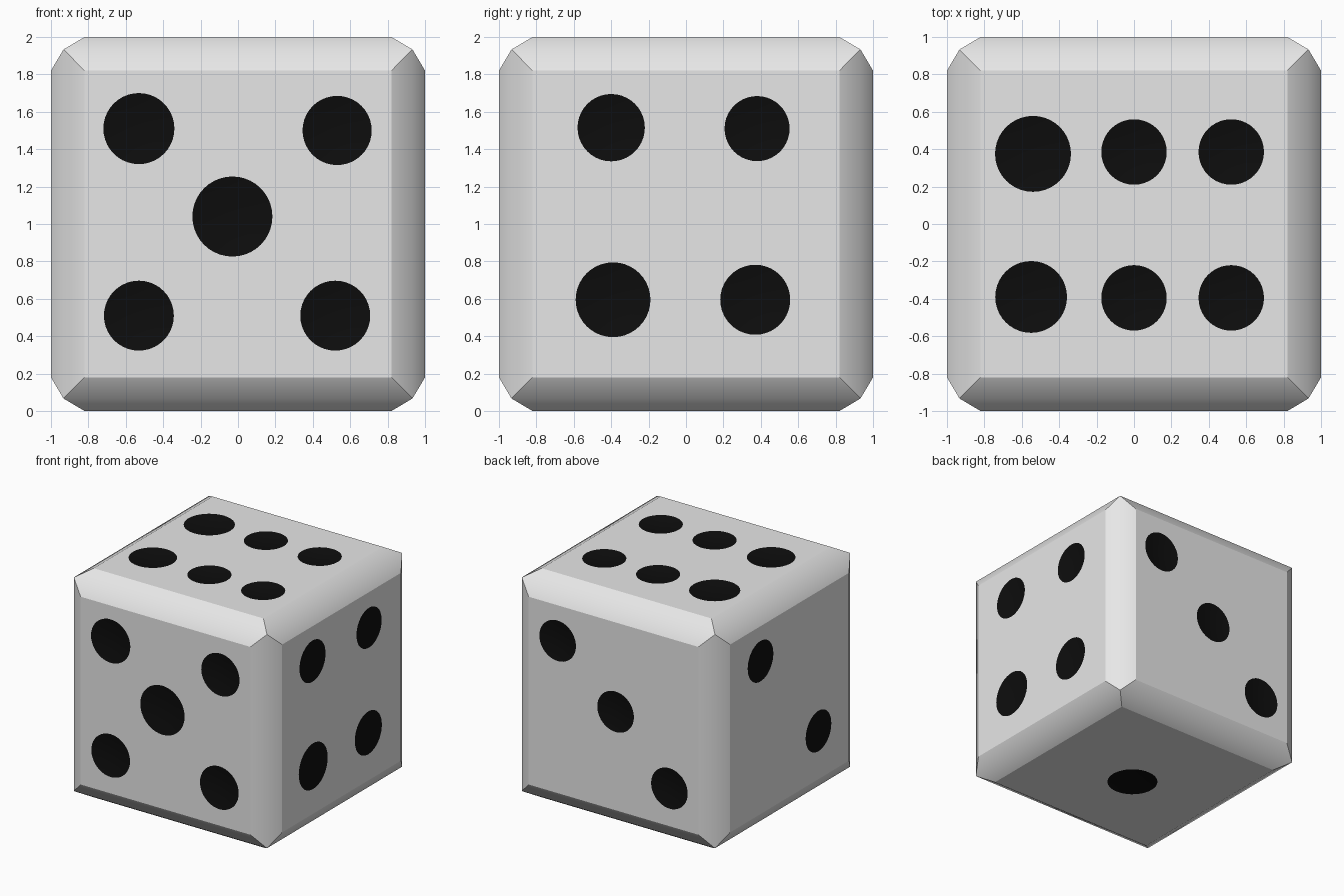
import bpy, bmesh, math
from mathutils import Vector

if "Cube" in bpy.data.objects:
    bpy.data.objects.remove(bpy.data.objects["Cube"])

FLAT, CORNER = 0.82, 0.933      # half sizes of the flat face and of the bevel corners
DISH = 0.02                     # depth of the shallow pips
SEGMENTS = 40


def material(name, value):
    m = bpy.data.materials.new(name)
    m.diffuse_color = (value, value, value, 1)
    m.use_nodes = True
    m.node_tree.nodes["Principled BSDF"].inputs["Base Color"].default_value = m.diffuse_color
    return m


# each side: normal, right axis, up axis, pips as (right, up, radius) from the face middle
SIDES = [
    ((0, -1, 0), (1, 0, 0), (0, 0, 1),
     [(-.53, .51, .19), (.53, .5, .185), (-.03, .04, .214), (-.53, -.49, .187), (.52, -.49, .187)]),
    ((0, 1, 0), (-1, 0, 0), (0, 0, 1),
     [(-.54, .51, .177), (.02, .04, .177), (.54, -.49, .177)]),
    ((1, 0, 0), (0, 1, 0), (0, 0, 1),
     [(-.4, .515, .18), (.38, .51, .174), (-.39, -.405, .2), (.37, -.405, .187)]),
    ((-1, 0, 0), (0, -1, 0), (0, 0, 1),
     [(-.4, .515, .177), (.4, -.4, .177)]),
    ((0, 0, 1), (1, 0, 0), (0, 1, 0),
     [(-.54, .375, .203), (0, .385, .175), (.52, .385, .175),
      (-.55, -.39, .192), (0, -.395, .175), (.52, -.395, .175)]),
    ((0, 0, -1), (1, 0, 0), (0, -1, 0),
     [(-.05, .08, .208)]),
]

bm = bmesh.new()


def add_side(normal, right, up, pips):
    n, r, u = Vector(normal), Vector(right), Vector(up)
    middle = Vector((0, 0, 1))

    def point(a, b, h=1.0):
        return bm.verts.new(middle + r * a + u * b + n * h)

    def loop_edges(loop):
        return [bm.edges.new((loop[i], loop[(i + 1) % len(loop)])) for i in range(len(loop))]

    signs = [(-1, -1), (1, -1), (1, 1), (-1, 1)]
    inner = [point(a * FLAT, b * FLAT) for a, b in signs]
    outer = [point(a * CORNER, b * CORNER, CORNER) for a, b in signs]
    edges = loop_edges(inner)
    made = []

    # rounded border bands
    for i in range(4):
        j = (i + 1) % 4
        f = bm.faces.new((outer[i], outer[j], inner[j], inner[i]))
        f.smooth = True
        made.append(f)

    # shallow round pips
    for a, b, rad in pips:
        rings = []
        for scale in (1.0, 0.6):
            h = 1 - DISH * (1 - scale ** 2)
            rings.append([point(a + rad * scale * math.cos(t), b + rad * scale * math.sin(t), h)
                          for t in (2 * math.pi * k / SEGMENTS for k in range(SEGMENTS))])
        edges += loop_edges(rings[0])
        centre = point(a, b, 1 - DISH)
        for k in range(SEGMENTS):
            j = (k + 1) % SEGMENTS
            for corners in ((rings[0][k], rings[0][j], rings[1][j], rings[1][k]),
                            (rings[1][k], rings[1][j], centre)):
                f = bm.faces.new(corners)
                f.material_index = 1
                f.smooth = True
                made.append(f)

    # flat face around the pips
    fill = bmesh.ops.triangle_fill(bm, use_beauty=True, use_dissolve=False, edges=edges, normal=n)
    made += [g for g in fill["geom"] if isinstance(g, bmesh.types.BMFace)]
    for f in made:
        f.normal_update()
        if f.normal.dot(n) < 0:
            f.normal_flip()


for side in SIDES:
    add_side(*side)

# join the sides, keep mitres and face borders sharp
bmesh.ops.remove_doubles(bm, verts=bm.verts[:], dist=0.0005)
bm.normal_update()
for e in bm.edges:
    e.smooth = (all(f.smooth for f in e.link_faces)
                and e.calc_face_angle(0) < math.radians(35))

mesh = bpy.data.meshes.new("dotted_cube")
bm.to_mesh(mesh)
bm.free()
mesh.materials.append(material("white_body", 0.8))
mesh.materials.append(material("black_pips", 0.004))
cube = bpy.data.objects.new("dotted_cube", mesh)
bpy.context.collection.objects.link(cube)
